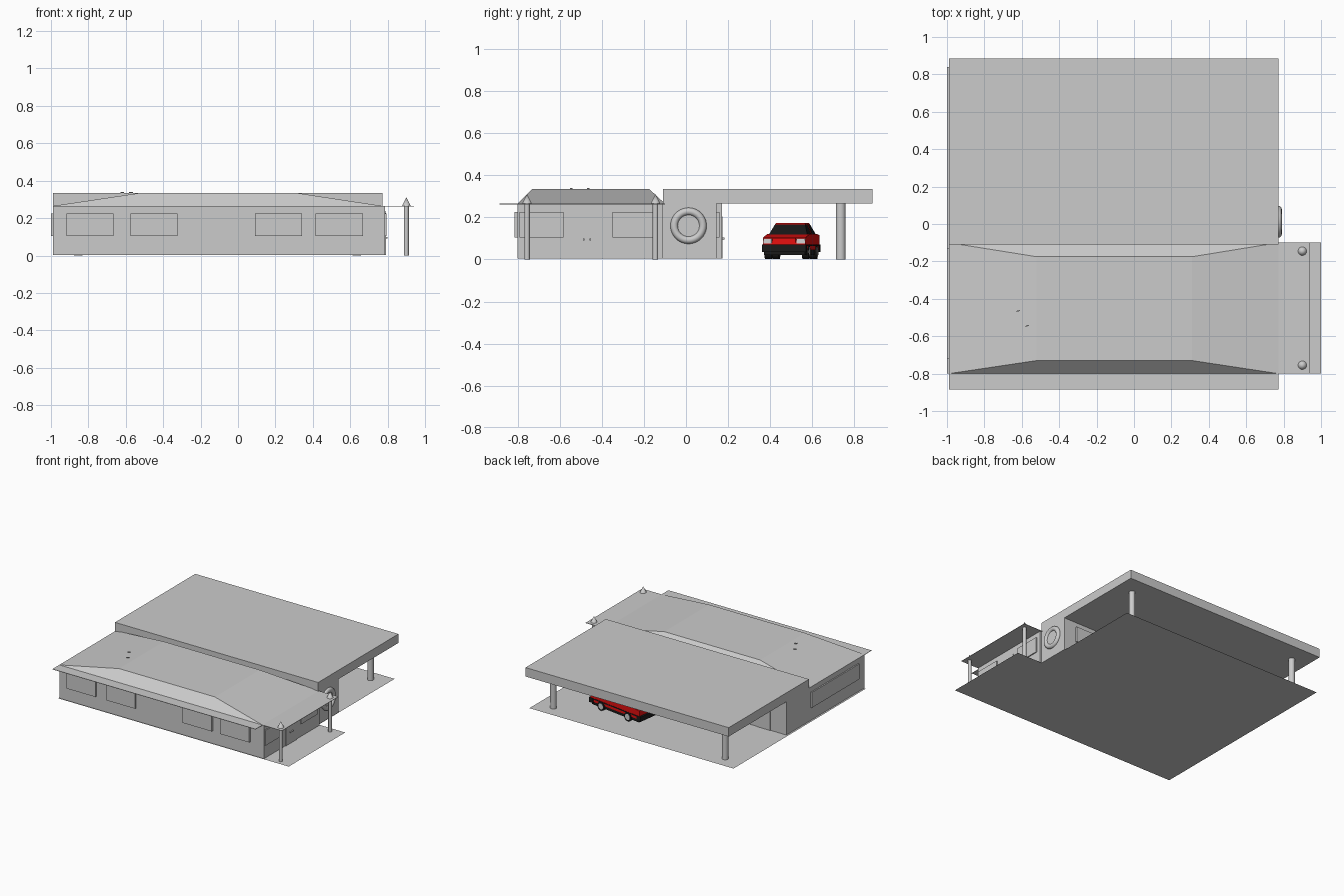
import bpy, bmesh, math
from mathutils import Matrix, Vector

if "Cube" in bpy.data.objects:
    bpy.data.objects.remove(bpy.data.objects["Cube"], do_unlink=True)


def material(name, r, g, b):
    m = bpy.data.materials.new(name)
    m.use_nodes = True
    m.diffuse_color = (r, g, b, 1)
    m.node_tree.nodes["Principled BSDF"].inputs["Base Color"].default_value = (r, g, b, 1)
    return m


GREY = material("house grey", 0.6, 0.6, 0.6)
RED = material("car red", 0.85, 0.005, 0.005)
BLACK = material("car black", 0.01, 0.01, 0.01)
PALE = material("pale metal", 0.65, 0.65, 0.65)


def finish(name, bm, *mats):
    bmesh.ops.recalc_face_normals(bm, faces=bm.faces)
    me = bpy.data.meshes.new(name)
    bm.to_mesh(me)
    bm.free()
    for m in mats:
        me.materials.append(m)
    ob = bpy.data.objects.new(name, me)
    bpy.context.collection.objects.link(ob)
    return ob


def box(name, x, y, z, mat=GREY, top=None):
    """Box from (low, high) pairs; top gives other x and y ranges for the upper face."""
    bm = bmesh.new()
    bmesh.ops.create_cube(bm, size=1)
    for v in bm.verts:
        tx, ty = top if top and v.co.z > 0 else (x, y)
        v.co = Vector((tx[v.co.x > 0], ty[v.co.y > 0], z[v.co.z > 0]))
    return finish(name, bm, mat)


def lathe(name, centre, r1, r2, depth, axis="Z", mat=GREY, sides=24):
    """Cylinder or cone centred on a point along an axis."""
    bm = bmesh.new()
    bmesh.ops.create_cone(bm, cap_ends=True, segments=sides, radius1=r1, radius2=r2, depth=depth)
    turn = {"X": Matrix.Rotation(math.pi / 2, 4, "Y"),
            "Y": Matrix.Rotation(math.pi / 2, 4, "X"), "Z": Matrix()}[axis]
    bmesh.ops.transform(bm, matrix=Matrix.Translation(centre) @ turn, verts=bm.verts)
    ob = finish(name, bm, mat)
    smooth(ob)
    return ob


def smooth(ob):
    bpy.ops.object.select_all(action="DESELECT")
    ob.select_set(True)
    bpy.context.view_layer.objects.active = ob
    bpy.ops.object.shade_smooth_by_angle(angle=math.radians(40))


def prism(name, outline, y, mat):
    """Side profile in x and z, extruded across y."""
    bm = bmesh.new()
    face = bm.faces.new([bm.verts.new((px, y[0], pz)) for px, pz in outline])
    out = bmesh.ops.extrude_face_region(bm, geom=[face])
    bmesh.ops.translate(bm, vec=(0, y[1] - y[0], 0),
                        verts=[v for v in out["geom"] if isinstance(v, bmesh.types.BMVert)])
    return finish(name, bm, mat)


# Ground sheet, wider beside the entrance
bm = bmesh.new()
bm.faces.new([bm.verts.new((x, y, 0)) for x, y in
              ((-1, -0.8), (1, -0.8), (1, -0.1), (0.77, -0.1), (0.77, 0.84), (-1, 0.84))])
finish("ground_sheet", bm, GREY)

# Walls
EAVE, TOP = 0.265, 0.335
box("front_wing", (-0.99, 0.785), (-0.8, -0.11), (0.004, EAVE))
box("rear_wing", (-0.99, 0.772), (-0.11, 0.145), (0.004, EAVE))
box("rear_wing_end", (-0.99, -0.6), (0.1, 0.17), (0.004, EAVE))

# Roofs
box("rear_roof", (-0.99, 0.772), (-0.11, 0.885), (EAVE, TOP))
box("front_eave", (-0.99, 0.772), (-0.885, -0.1), (EAVE - 0.003, EAVE))
box("entrance_canopy", (0.77, 0.94), (-0.8, -0.1), (EAVE - 0.003, EAVE))
box("front_hip_roof", (-0.99, 0.772), (-0.8, -0.1), (EAVE, TOP),
    top=((-0.52, 0.31), (-0.73, -0.175)))
for i, (x, y) in enumerate(((-0.62, -0.465), (-0.572, -0.545))):
    ob = box(f"roof_vent_{i}", (-0.009, 0.009), (-0.003, 0.003), (0, 0.005))
    ob.location = (x, y, TOP)
    ob.rotation_euler.z = 0.4

# Windows
PANE = (0.105, 0.225)
for i, x in enumerate((-0.917, -0.575, 0.09, 0.415)):
    box(f"front_window_{i}", (x, x + 0.252), (-0.814, -0.8), PANE)
for i, x in enumerate((0.415, -0.1)):
    box(f"rear_window_{i}", (x, x + 0.252), (0.145, 0.159), PANE)
for i, y in enumerate(((-0.79, -0.583), (-0.35, -0.145))):
    box(f"entrance_window_{i}", (0.785, 0.793), y, PANE)
box("left_end_window", (-1, -0.99), (-0.72, -0.13), PANE)

# Double doors and round handles
for i, y in enumerate(((-0.535, -0.471), (-0.469, -0.405))):
    box(f"entrance_door_{i}", (0.785, 0.79), y, (0.004, 0.205))
    lathe(f"entrance_handle_{i}", (0.794, -0.485 + i * 0.03, 0.095), 0.005, 0.005, 0.01, "X", sides=12)
box("rear_door", (-0.85, -0.74), (0.17, 0.174), (0.004, 0.205))
lathe("rear_handle", (-0.76, 0.178, 0.1), 0.005, 0.005, 0.01, "Y", sides=12)

# Round window with a rolled rim
bpy.ops.mesh.primitive_torus_add(location=(0.772, 0.012, 0.16), rotation=(0, math.pi / 2, 0),
                                 major_radius=0.068, minor_radius=0.018,
                                 major_segments=40, minor_segments=12)
rim = bpy.context.object
rim.name = "round_window_rim"
rim.data.materials.append(GREY)
smooth(rim)
lathe("round_window_pane", (0.774, 0.012, 0.16), 0.056, 0.056, 0.006, "X")

# Posts
for i, y in enumerate((-0.755, -0.145)):
    lathe(f"entrance_post_{i}", (0.9, y, EAVE / 2), 0.013, 0.013, EAVE)
    lathe(f"post_finial_{i}", (0.9, y, EAVE + 0.023), 0.023, 0, 0.046)
for i, x in enumerate((0.635, -0.855)):
    lathe(f"carport_post_{i}", (x, 0.735, EAVE / 2), 0.023, 0.023, EAVE)

# Car, built nose to +x around its own origin
H = 0.102
car = [
    prism("car_body", ((-0.235, 0.045), (0.235, 0.045), (0.24, 0.075), (0.23, 0.105),
                       (0.1, 0.12), (-0.15, 0.122), (-0.235, 0.115)), (-H, H), RED),
    box("car_sill", (-0.23, 0.23), (-H + 0.004, H - 0.004), (0.022, 0.046), BLACK),
    box("car_cabin", (-0.19, 0.11), (-0.092, 0.092), (0.118, 0.168), BLACK,
        top=((-0.12, 0.035), (-0.072, 0.072))),
    box("car_roof", (-0.125, 0.04), (-0.074, 0.074), (0.167, 0.174), RED,
        top=((-0.11, 0.025), (-0.066, 0.066))),
    box("car_grille", (0.23, 0.243), (-0.055, 0.055), (0.074, 0.102), RED),
]
for name, s in (("front", 1), ("rear", -1)):
    car.append(box(f"car_{name}_bumper", sorted((s * 0.21, s * 0.25)), (-0.105, 0.105),
                   (0.035, 0.072), BLACK))
for name, s in (("left", 1), ("right", -1)):
    side = s * H
    car.append(box(f"headlight_{name}", (0.2, 0.242), sorted((s * 0.06, s * 0.1)),
                   (0.076, 0.1), PALE))
    car.append(box(f"door_pillar_{name}", (-0.045, -0.035), sorted((s * 0.07, s * 0.094)),
                   (0.118, 0.168), RED, top=((-0.045, -0.035), sorted((s * 0.06, s * 0.074)))))
    car.append(box(f"side_trim_{name}", (-0.23, 0.23), sorted((side, side + s * 0.002)),
                   (0.064, 0.072), BLACK))
    for end, x in (("front", 0.135), ("rear", -0.125)):
        car.append(lathe(f"tyre_{end}_{name}", (x, s * 0.09, 0.036), 0.034, 0.034, 0.032, "Y", BLACK))
        car.append(lathe(f"hub_{end}_{name}", (x, s * 0.105, 0.036), 0.023, 0.023, 0.006, "Y", PALE))
for ob in car:
    ob.location = (0.18, 0.5, 0)
    ob.rotation_euler.z = math.radians(-8)
